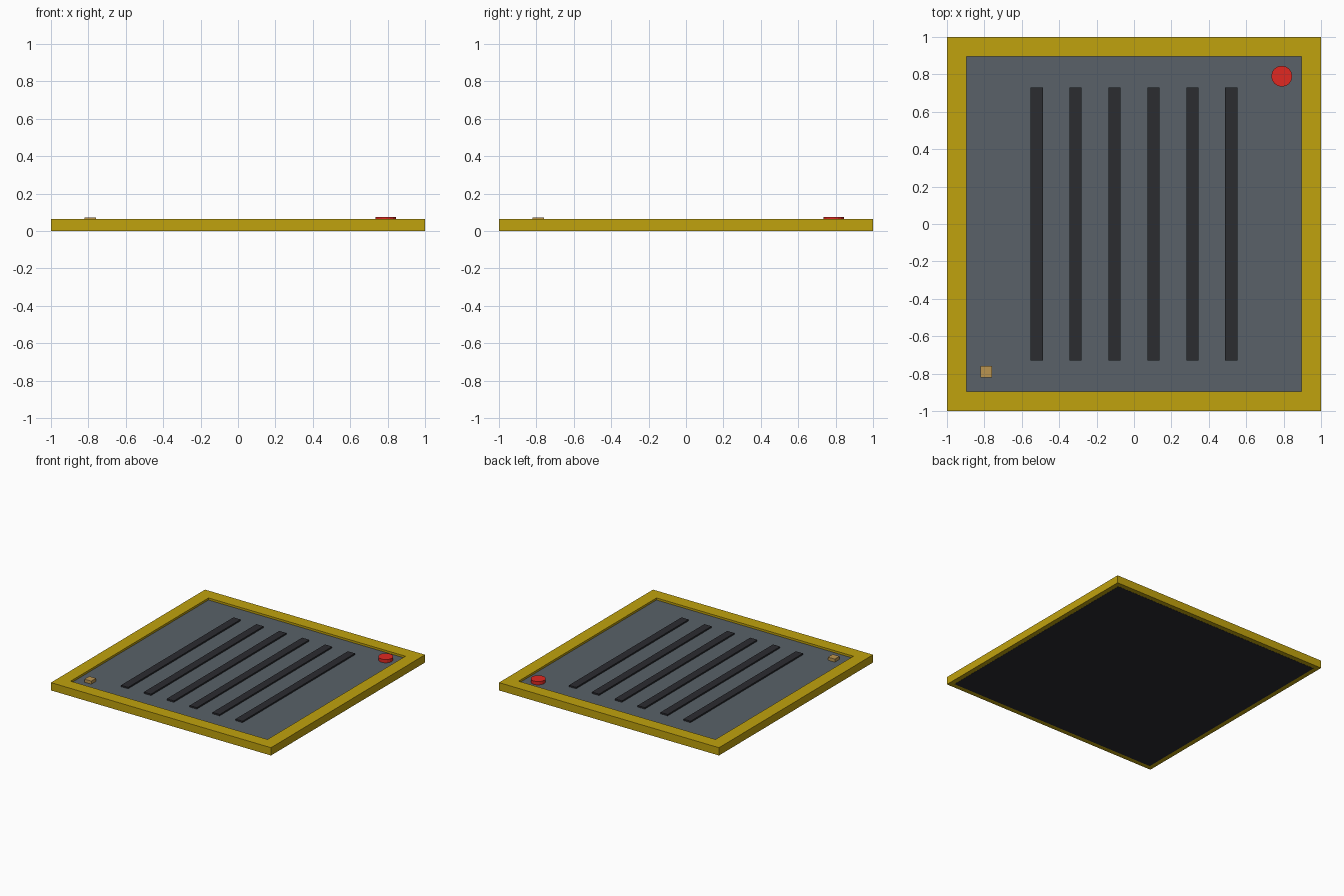
import bpy, bmesh

if "Cube" in bpy.data.objects:
    bpy.data.objects.remove(bpy.data.objects["Cube"])


def material(name, rgb):
    m = bpy.data.materials.new(name)
    m.diffuse_color = (*rgb, 1)
    m.use_nodes = True
    m.node_tree.nodes["Principled BSDF"].inputs["Base Color"].default_value = m.diffuse_color
    return m


yellow = material("yellow_paint", (0.53, 0.36, 0.004))
grey = material("grey_steel", (0.1, 0.12, 0.14))
dark = material("dark_rubber", (0.024, 0.025, 0.03))
red = material("red_plastic", (0.75, 0.022, 0.015))
tan = material("tan_plastic", (0.5, 0.3, 0.08))


def finish(bm, name, mat):
    bmesh.ops.recalc_face_normals(bm, faces=bm.faces)
    mesh = bpy.data.meshes.new(name)
    bm.to_mesh(mesh)
    bm.free()
    mesh.materials.append(mat)
    ob = bpy.data.objects.new(name, mesh)
    bpy.context.collection.objects.link(ob)
    return ob


def box(name, x, y, w, d, z0, z1, mat):
    bm = bmesh.new()
    bmesh.ops.create_cube(bm, size=1)
    for v in bm.verts:
        v.co = (x + v.co.x * w, y + v.co.y * d, (z0 + z1) / 2 + v.co.z * (z1 - z0))
    return finish(bm, name, mat)


def square_frame(name, outer, inner, z0, z1, mat):
    bm = bmesh.new()
    signs = [(-1, -1), (1, -1), (1, 1), (-1, 1)]
    rings = [[bm.verts.new((sx * r, sy * r, z)) for sx, sy in signs]
             for r, z in ((outer, z0), (outer, z1), (inner, z1), (inner, z0))]
    for k in range(4):
        a, b = rings[k], rings[(k + 1) % 4]
        for i in range(4):
            j = (i + 1) % 4
            bm.faces.new((a[i], a[j], b[j], b[i]))
    return finish(bm, name, mat)


# Outer rim and the underside plate, a hair below the rim
square_frame("rim", 1.0, 0.895, 0.001, 0.065, yellow)
box("base_plate", 0, 0, 1.92, 1.92, 0, 0.03, dark)

# Recessed top panel with six grip strips
box("top_panel", 0, 0, 1.79, 1.79, 0.02, 0.048, grey)
for i in range(6):
    box(f"grip_strip_{i + 1}", (i - 2.5) * 0.208, 0, 0.065, 1.46, 0.04, 0.06, dark)

# Round button in one corner, small square light in the other
bm = bmesh.new()
bmesh.ops.create_cone(bm, cap_ends=True, segments=16, radius1=0.056, radius2=0.056, depth=0.035)
bmesh.ops.translate(bm, verts=bm.verts, vec=(0.79, 0.79, 0.0575))
finish(bm, "round_button", red)
box("indicator_light", -0.79, -0.79, 0.062, 0.062, 0.04, 0.073, tan)
